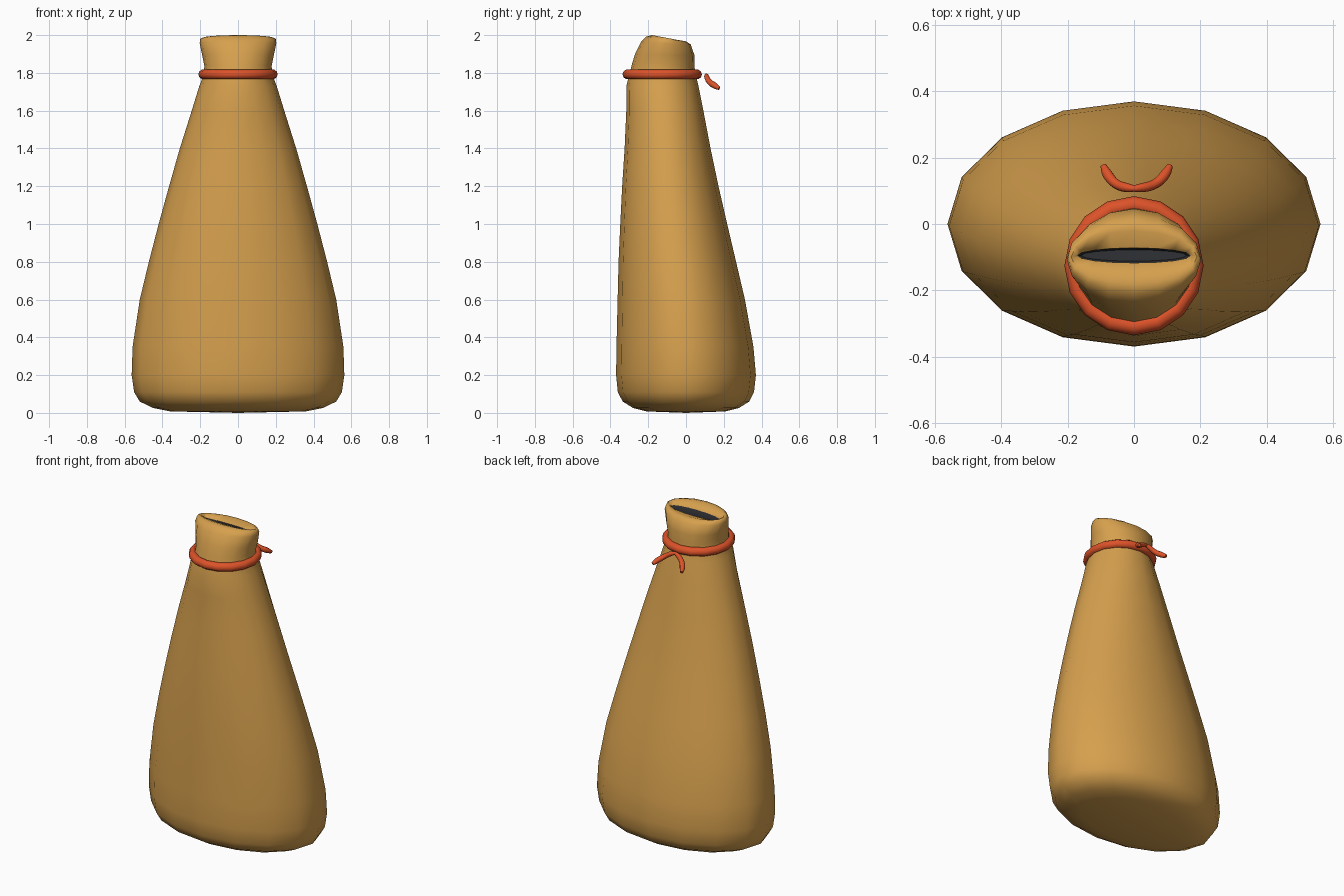
import bpy, bmesh, math

if "Cube" in bpy.data.objects:
    bpy.data.objects.remove(bpy.data.objects["Cube"])

SIDES = 16


def material(name, rgb):
    m = bpy.data.materials.new(name)
    m.diffuse_color = (*rgb, 1)
    m.use_nodes = True
    m.node_tree.nodes["Principled BSDF"].inputs["Base Color"].default_value = m.diffuse_color
    return m


tan = material("tan cloth", (0.67, 0.35, 0.075))
dark = material("dark opening", (0.025, 0.026, 0.03))
red = material("red cord", (0.72, 0.085, 0.022))


def smooth(ob, angle=60):
    bpy.ops.object.select_all(action='DESELECT')
    ob.select_set(True)
    bpy.context.view_layer.objects.active = ob
    bpy.ops.object.shade_smooth_by_angle(angle=math.radians(angle))


def add_object(name, bm, mats):
    me = bpy.data.meshes.new(name)
    bmesh.ops.recalc_face_normals(bm, faces=bm.faces)
    bm.to_mesh(me)
    bm.free()
    for m in mats:
        me.materials.append(m)
    ob = bpy.data.objects.new(name, me)
    bpy.context.collection.objects.link(ob)
    smooth(ob)
    return ob


def ring(bm, rx, yf, yb, zf, zb):
    """Ellipse given by half width, front/back y and front/back height."""
    vs = []
    for i in range(SIDES):
        a = 2 * math.pi * i / SIDES
        t = (1 + math.sin(a)) / 2
        vs.append(bm.verts.new((rx * math.cos(a), yf + (yb - yf) * t, zf + (zb - zf) * t)))
    return vs


# Cloth sack: half width, front y, back y, front z, back z
outside = [
    (0.36, -0.21, 0.21, 0.008, 0.008),
    (0.45, -0.28, 0.28, 0.026, 0.026),
    (0.52, -0.335, 0.335, 0.06, 0.06),
    (0.55, -0.361, 0.36, 0.11, 0.11),
    (0.563, -0.37, 0.37, 0.20, 0.20),
    (0.558, -0.368, 0.357, 0.35, 0.35),
    (0.520, -0.362, 0.312, 0.60, 0.60),
    (0.472, -0.357, 0.265, 0.80, 0.80),
    (0.420, -0.348, 0.218, 1.00, 1.00),
    (0.365, -0.338, 0.172, 1.20, 1.20),
    (0.308, -0.325, 0.130, 1.40, 1.40),
    (0.245, -0.316, 0.092, 1.60, 1.60),
    (0.205, -0.316, 0.066, 1.73, 1.73),
    (0.182, -0.300, 0.052, 1.79, 1.79),
    (0.178, -0.288, 0.045, 1.84, 1.83),
    (0.190, -0.270, 0.046, 1.90, 1.89),
    (0.203, -0.238, 0.025, 1.965, 1.950),
    (0.200, -0.210, 0.000, 1.992, 1.967),
    (0.190, -0.180, -0.020, 2.000, 1.970),
]
# Lips fold inward to a narrow slit, then down into the dark
inside = [
    (0.172, -0.118, -0.072, 1.972, 1.955),
    (0.160, -0.112, -0.078, 1.93, 1.92),
]
bm = bmesh.new()
rings = [ring(bm, *r) for r in outside + inside]
for k in range(len(rings) - 1):
    lo, hi = rings[k], rings[k + 1]
    for i in range(SIDES):
        j = (i + 1) % SIDES
        f = bm.faces.new((lo[i], lo[j], hi[j], hi[i]))
        f.material_index = 1 if k >= len(outside) else 0
base = bm.verts.new((0, 0, 0))
for i in range(SIDES):
    bm.faces.new((base, rings[0][(i + 1) % SIDES], rings[0][i]))
bm.faces.new(rings[-1]).material_index = 1
add_object("cloth_sack", bm, [tan, dark])

# Cord round the neck
bpy.ops.mesh.primitive_torus_add(major_segments=SIDES, minor_segments=10,
                                 major_radius=0.184, minor_radius=0.026,
                                 location=(0, -0.126, 1.792))
cord = bpy.context.object
cord.name = "neck_cord"
cord.data.materials.append(red)
smooth(cord)


# Two loose cord ends behind the neck
def cord_end(name, pts, r=0.017):
    cu = bpy.data.curves.new(name, 'CURVE')
    cu.dimensions = '3D'
    cu.bevel_depth = r
    cu.bevel_resolution = 2
    cu.resolution_u = 4
    sp = cu.splines.new('NURBS')
    sizes = [0.4] + [0.85] * (len(pts) - 3) + [1.05, 0.55]
    sp.points.add(len(pts) - 1)
    for p, co, s in zip(sp.points, pts, sizes):
        p.co = (*co, 1)
        p.radius = s
    sp.use_endpoint_u = True
    sp.order_u = 3
    cu.use_fill_caps = True
    cu.materials.append(red)
    ob = bpy.data.objects.new(name, cu)
    bpy.context.collection.objects.link(ob)
    bpy.ops.object.select_all(action='DESELECT')
    ob.select_set(True)
    bpy.context.view_layer.objects.active = ob
    bpy.ops.object.convert(target='MESH')
    smooth(bpy.context.object)


for name, s in (("cord_end_left", -0.85), ("cord_end_right", 1.0)):
    cord_end(name, [(-s * 0.012, 0.106, 1.79), (s * 0.02, 0.108, 1.785),
                    (s * 0.065, 0.118, 1.755), (s * 0.098, 0.152, 1.732),
                    (s * 0.108, 0.176, 1.718)])
